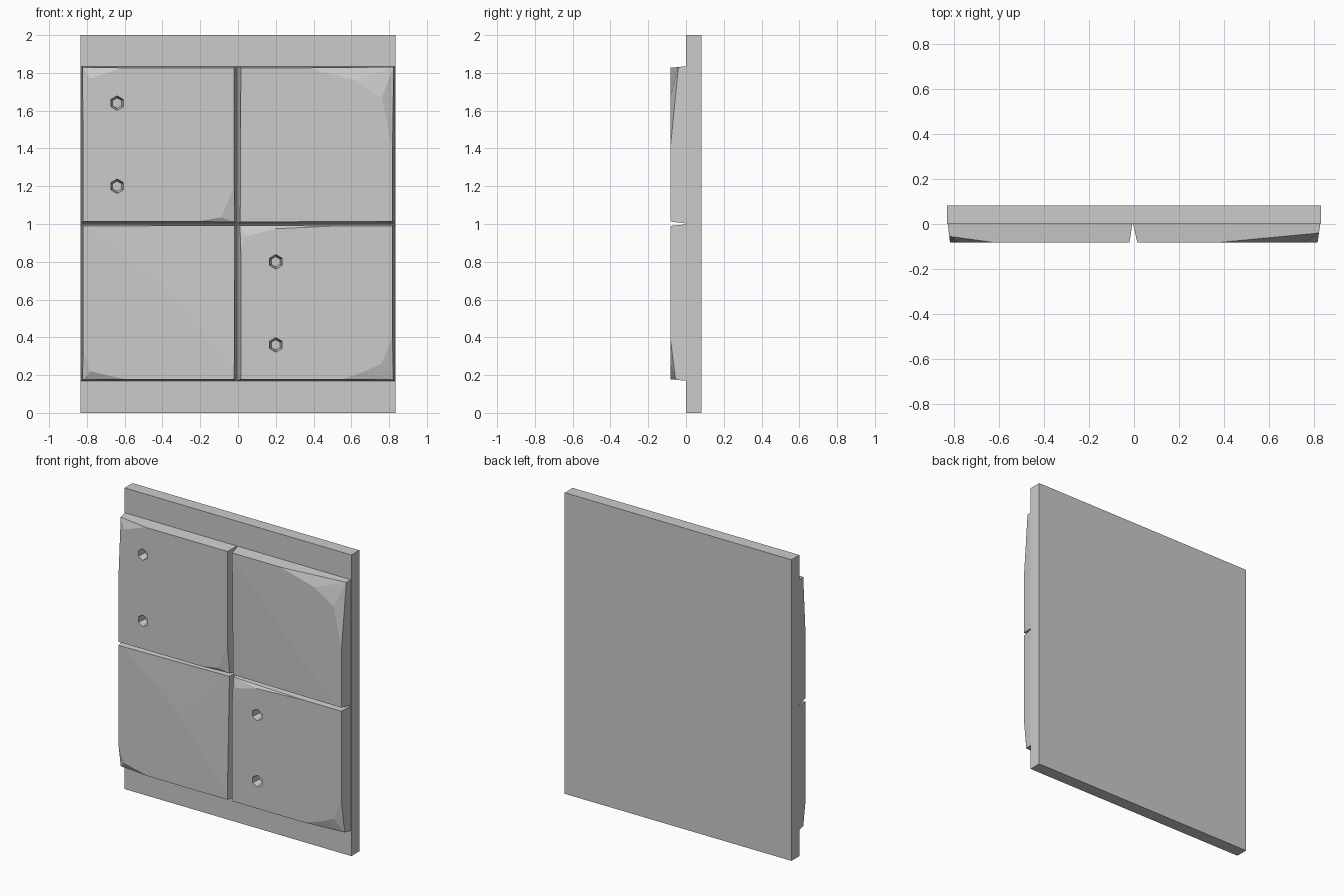
import bpy, bmesh
from math import pi
from mathutils import Vector

if "Cube" in bpy.data.objects:
    bpy.data.objects.remove(bpy.data.objects["Cube"])

FRONT = -0.083  # y of the stone faces


def make_object(name, bm):
    bmesh.ops.recalc_face_normals(bm, faces=bm.faces)
    mesh = bpy.data.meshes.new(name)
    bm.to_mesh(mesh)
    bm.free()
    obj = bpy.data.objects.new(name, mesh)
    bpy.context.collection.objects.link(obj)
    return obj


def box(name, x0, x1, y0, y1, z0, z1):
    bm = bmesh.new()
    bmesh.ops.create_cube(bm, size=1)
    for v in bm.verts:
        v.co = ((x0 + x1) / 2 + v.co.x * (x1 - x0),
                (y0 + y1) / 2 + v.co.y * (y1 - y0),
                (z0 + z1) / 2 + v.co.z * (z1 - z0))
    return make_object(name, bm)


def corners(r, y):
    x0, x1, z0, z1 = r
    return [Vector(p) for p in ((x0, y, z0), (x1, y, z0), (x1, y, z1), (x0, y, z1))]


def stone(name, base_rect, face_rect, chips):
    """Tapered slab; chips = {corner: (drop, points)}, corners ordered bl, br, tr, tl.
    Chip points run counter-clockwise and are clamped to the face edges."""
    bm = bmesh.new()
    x0, x1, z0, z1 = face_rect
    base = [bm.verts.new(p) for p in corners(base_rect, 0)]
    tips, rims = [], []
    for i, p in enumerate(corners(face_rect, FRONT)):
        if i in chips:
            drop, pts = chips[i]
            tip = bm.verts.new(p.lerp(base[i].co, drop / abs(FRONT)))
            rim = [bm.verts.new((min(max(x, x0), x1), FRONT, min(max(z, z0), z1)))
                   for x, z in pts]
            for a, b in zip(rim, rim[1:]):
                bm.faces.new((tip, a, b))
        else:
            tip = bm.verts.new(p)
            rim = [tip]
        tips.append(tip)
        rims.append(rim)
    bm.faces.new([v for rim in rims for v in rim])
    bm.faces.new(base[::-1])
    for i in range(4):
        j = (i + 1) % 4
        loop = [base[i], base[j], tips[j], rims[j][0], rims[i][-1], tips[i]]
        bm.faces.new(list(dict.fromkeys(loop)))
    return make_object(name, bm)


def hex_holes(obj, spots):
    # tapered six-sided sockets
    for x, z in spots:
        bpy.ops.mesh.primitive_cone_add(vertices=6, radius1=0.04, radius2=0.027, depth=0.06,
                                        location=(x, FRONT + 0.024, z),
                                        rotation=(-pi / 2, 0, 0))
        cutter = bpy.context.object
        mod = obj.modifiers.new("hole", 'BOOLEAN')
        mod.object = cutter
        mod.solver = 'EXACT'
        bpy.context.view_layer.objects.active = obj
        bpy.ops.object.modifier_apply(modifier=mod.name)
        bpy.data.objects.remove(cutter)


# back plate
box("back_plate", -0.833, 0.833, 0, 0.083, 0, 2)

# four chipped stone panels
upper_left = stone("upper_left_stone", (-0.83, -0.008, 1.003, 1.835), (-0.82, -0.02, 1.013, 1.827), {
    3: (0.028, [(-0.62, 2), (-0.78, 1.77), (-1, 1.45)]),
    1: (0.02, [(-0.22, 0), (-0.09, 1.035), (1, 1.2)])})
stone("upper_right_stone", (-0.004, 0.83, 1.003, 1.835), (0.015, 0.818, 1.013, 1.827), {
    2: (0.043, [(1, 1.4), (0.76, 1.67), (0.62, 1.76), (0.37, 2)]),
    0: (0.015, [(-1, 1.8), (0.5, 1.28), (0.79, 0)])})
stone("lower_left_stone", (-0.83, -0.008, 0.17, 0.998), (-0.82, -0.02, 0.178, 0.99), {
    0: (0.028, [(-1, 0.33), (-0.78, 0.22), (-0.6, 0)]),
    2: (0.018, [(1, 0.21), (-0.37, 0.65), (-0.79, 2)])})
lower_right = stone("lower_right_stone", (-0.004, 0.83, 0.17, 0.998), (0.015, 0.818, 0.178, 0.99), {
    1: (0.028, [(0.55, 0), (0.66, 0.215), (0.76, 0.26), (1, 0.4)]),
    3: (0.022, [(0.53, 2), (0.2, 0.975), (0.04, 0.935), (-1, 0.85)])})

# bolt sockets
hex_holes(upper_left, [(-0.64, 1.64), (-0.64, 1.2)])
hex_holes(lower_right, [(0.2, 0.8), (0.2, 0.36)])
